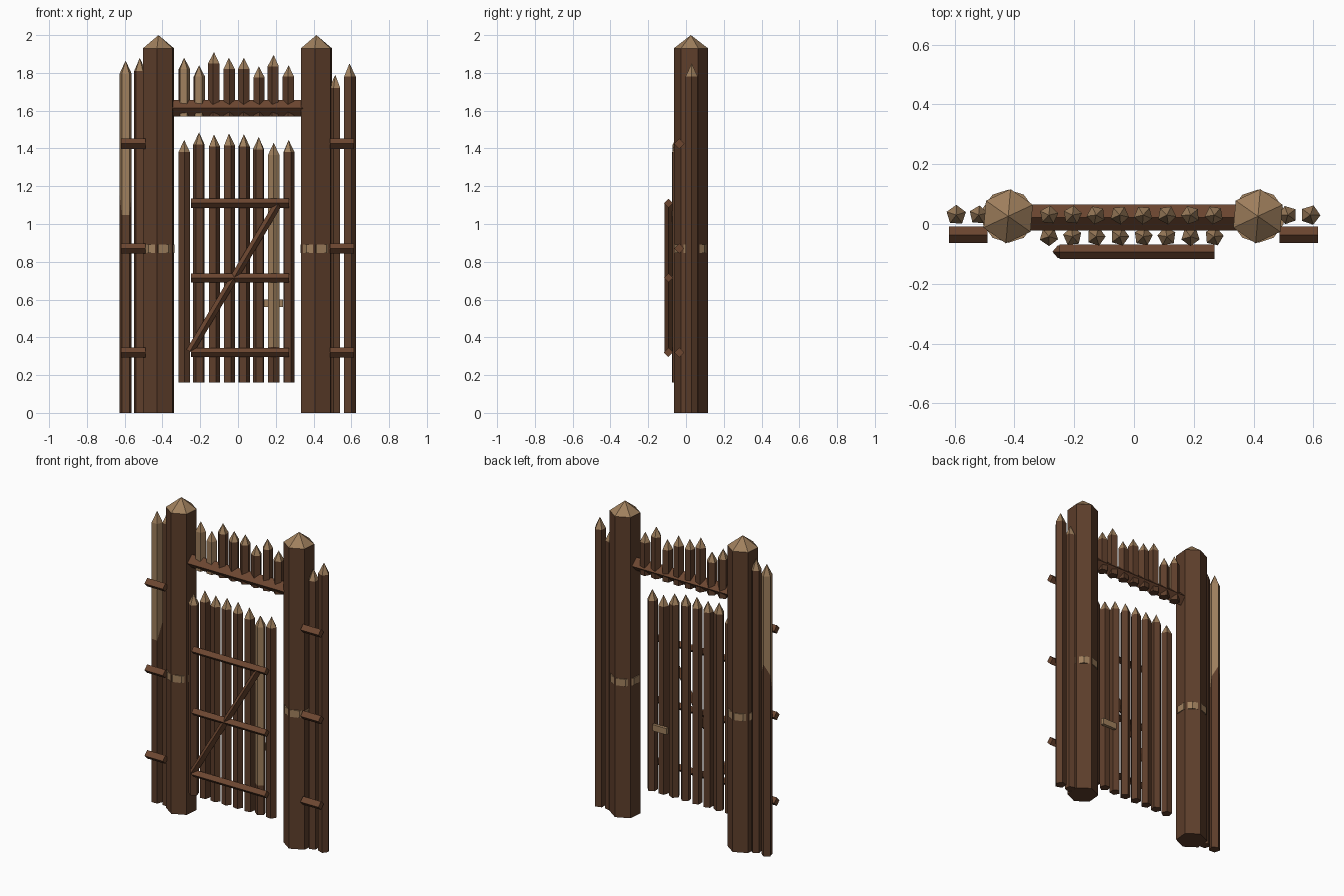
import bpy, bmesh, math, random
from mathutils import Vector

random.seed(4)
cube = bpy.data.objects.get("Cube")
if cube:
    bpy.data.objects.remove(cube, do_unlink=True)


def material(name, rgb):
    m = bpy.data.materials.new(name)
    m.use_nodes = True
    m.diffuse_color = (*rgb, 1)
    m.node_tree.nodes["Principled BSDF"].inputs["Base Color"].default_value = (*rgb, 1)
    return m


BARK = material("dark bark", (0.110, 0.048, 0.024))
RAIL = material("rail wood", (0.150, 0.062, 0.030))
TAN = material("bare wood", (0.350, 0.215, 0.110))


def finish(name, bm, mats):
    bmesh.ops.recalc_face_normals(bm, faces=bm.faces)
    mesh = bpy.data.meshes.new(name)
    bm.to_mesh(mesh)
    bm.free()
    for m in mats:
        mesh.materials.append(m)
    ob = bpy.data.objects.new(name, mesh)
    bpy.context.collection.objects.link(ob)
    return ob


def stake(name, x, y, r, bottom, top, tip, sides=5, turn=None, bare=None, cut=None):
    """Upright log with a sharpened tip; bare(face) marks stripped faces."""
    if turn is None:
        turn = random.uniform(0, math.tau)
    bm = bmesh.new()
    rings = []
    for z in (bottom, top - tip):
        rings.append([bm.verts.new((x + r * math.cos(turn + math.tau * i / sides),
                                    y + r * math.sin(turn + math.tau * i / sides), z))
                      for i in range(sides)])
    apex = bm.verts.new((x, y, top))
    bm.faces.new(rings[0])
    for i in range(sides):
        j = (i + 1) % sides
        bm.faces.new((rings[0][i], rings[0][j], rings[1][j], rings[1][i]))
        bm.faces.new((rings[1][i], rings[1][j], apex)).material_index = 1
    if cut:
        bmesh.ops.bisect_plane(bm, geom=bm.verts[:] + bm.edges[:] + bm.faces[:],
                               plane_co=(x, y, cut[0]), plane_no=(0, -cut[1], 1))
    bmesh.ops.recalc_face_normals(bm, faces=bm.faces)
    bm.normal_update()
    if bare:
        for f in bm.faces:
            if bare(f):
                f.material_index = 1
    return finish(name, bm, (BARK, TAN))


def rail(name, a, b, r):
    """Square rail laid on edge between two points."""
    a, b = Vector(a), Vector(b)
    along = (b - a).normalized()
    depth = Vector((0, 1, 0))
    across = along.cross(depth)
    bm = bmesh.new()
    ends = [[bm.verts.new(p + d * r) for d in (depth, across, -depth, -across)] for p in (a, b)]
    for ring in ends:
        bm.faces.new(ring)
    for i in range(4):
        j = (i + 1) % 4
        bm.faces.new((ends[0][i], ends[0][j], ends[1][j], ends[1][i]))
    return finish(name, bm, (RAIL,))


def binding(name, x, y, r, z, height, sides=10):
    """Low ring that shows through between the corners of a post."""
    bm = bmesh.new()
    bmesh.ops.create_cone(bm, cap_ends=True, segments=sides, radius1=r, radius2=r, depth=height)
    bmesh.ops.translate(bm, verts=bm.verts, vec=(x, y, z))
    return finish(name, bm, (TAN,))


# Gate posts with bindings
for side, x in (("right", -0.421), ("left", 0.415)):
    stake(side + "_post", x, 0.026, 0.091, 0, 2.0, 0.07, sides=6, turn=math.radians(85))
    binding(side + "_binding", x, 0.026, 0.089, 0.87, 0.045)

# Fence stakes beside the posts
stake("right_outer_stake", -0.595, 0.03, 0.034, 0, 1.865, 0.07, turn=0.3,
      bare=lambda f: f.calc_center_median().z > 1.13 + 3 * (f.calc_center_median().y - 0.03),
      cut=(1.13, 3))
stake("right_inner_stake", -0.52, 0.03, 0.032, 0, 1.88, 0.07)
stake("left_inner_stake", 0.515, 0.03, 0.032, 0, 1.79, 0.07)
stake("left_outer_stake", 0.59, 0.03, 0.034, 0, 1.85, 0.07)

# Fence rails and door rails share three heights each
for i, z in enumerate((0.32, 0.87, 1.425)):
    rail(f"right_fence_rail_{i}", (-0.62, -0.036, z), (-0.49, -0.036, z), 0.027)
    rail(f"left_fence_rail_{i}", (0.487, -0.036, z), (0.615, -0.036, z), 0.027)
for i, z in enumerate((0.32, 0.715, 1.11)):
    rail(f"door_rail_{i}", (-0.25, -0.093, z), (0.27, -0.093, z), 0.024)
rail("door_brace", (-0.255, -0.093, 0.325), (0.215, -0.093, 1.11), 0.021)

# Beam over the gateway
rail("top_beam", (-0.36, 0.022, 1.613), (0.35, 0.022, 1.613), 0.043)

# Door stakes and the row of stakes above the beam
door_tops = (1.445, 1.485, 1.475, 1.48, 1.475, 1.46, 1.43, 1.445)
upper_tops = (1.88, 1.84, 1.91, 1.88, 1.88, 1.835, 1.895, 1.84)


def front_face(f):
    return f.normal.y < -0.35 and f.calc_center_median().z > 0.35


for i in range(8):
    x = -0.285 + i * 0.079
    worn = i == 6
    stake(f"door_stake_{i}", x, -0.042, 0.032, 0.16, door_tops[i], 0.065,
          turn=-math.pi / 2 if worn else None,
          bare=front_face if worn else None, cut=(0.35, 0) if worn else None)
    stake(f"upper_stake_{i}", x, 0.03, 0.032, 1.57, upper_tops[i], 0.06,
          turn=0.2 if i < 2 else None, bare=front_face if i < 2 else None)

# Latch board on the back of the door
bm = bmesh.new()
bmesh.ops.create_cube(bm, size=1)
bmesh.ops.scale(bm, verts=bm.verts, vec=(0.10, 0.02, 0.04))
bmesh.ops.translate(bm, verts=bm.verts, vec=(0.188, -0.008, 0.58))
finish("door_latch", bm, (TAN,))
